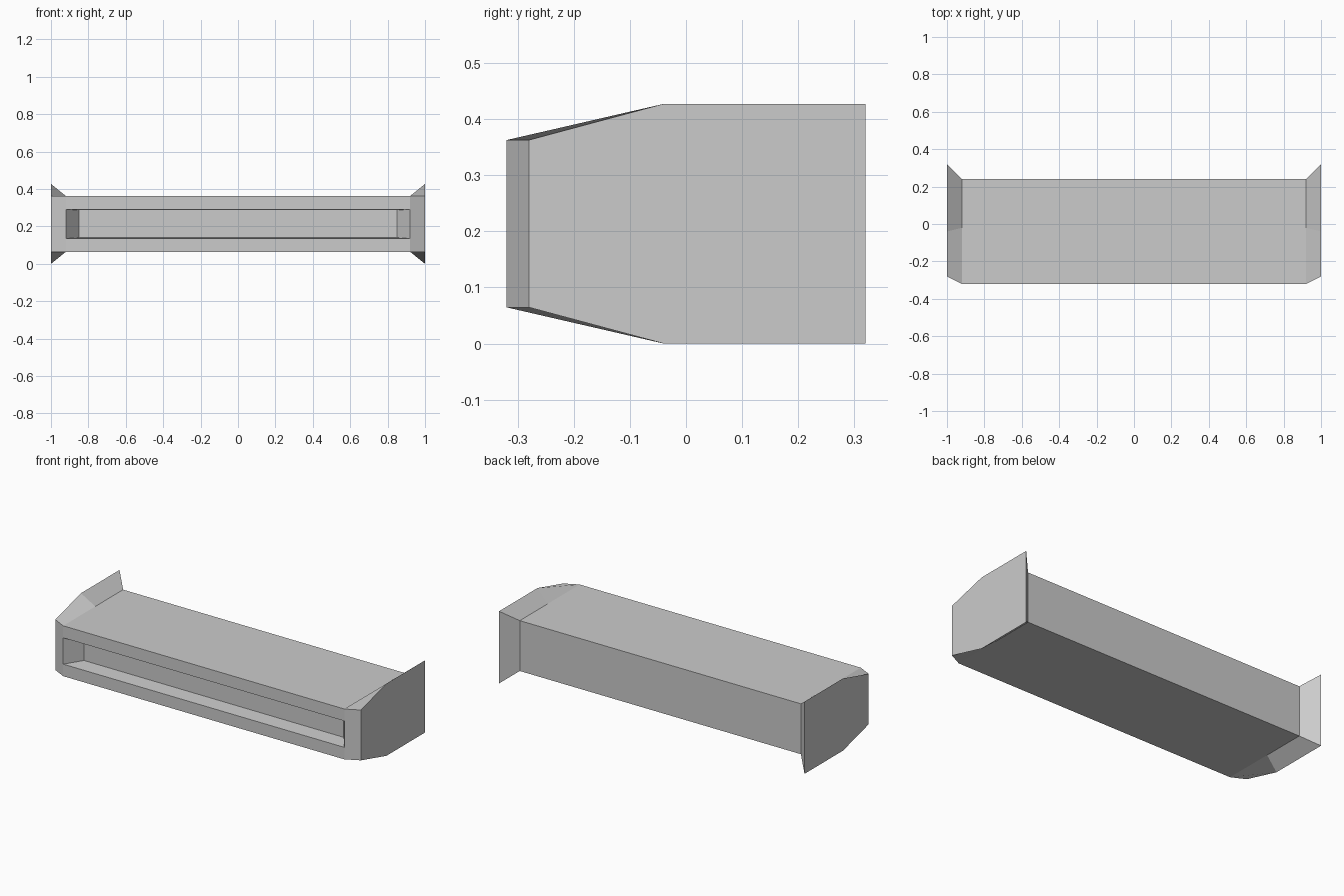
import bpy
import bmesh
from mathutils import Vector

cube = bpy.data.objects.get("Cube")
if cube:
    bpy.data.objects.remove(cube, do_unlink=True)

# Plain grey material
grey = bpy.data.materials.new("plain_grey")
grey.use_nodes = True
colour = (0.6, 0.6, 0.6, 1)
grey.diffuse_color = colour
grey.node_tree.nodes["Principled BSDF"].inputs["Base Color"].default_value = colour

MID = 0.2135          # height of the horizontal symmetry plane
SLOT = 0.078          # half height of the front slot


def section(upper_half):
    """Closed y-z outline from its upper half, mirrored about mid height."""
    top = [(y, MID + h) for y, h in upper_half]
    bottom = [(y, MID - h) for y, h in reversed(upper_half)]
    return top + bottom


# Body outline and the larger outline of the flared end plates
body = section([(-0.32, SLOT), (-0.32, 0.149), (-0.02, 0.149), (0.24, 0.149)])
plate = section([(-0.28, SLOT), (-0.28, 0.149), (-0.04, MID), (0.32, MID)])

# Loft end plate, body and end plate into one shell
bm = bmesh.new()
stations = [(-1, plate), (-0.92, body), (0.92, body), (1, plate)]
rings = [[bm.verts.new((x, y, z)) for y, z in outline] for x, outline in stations]
n = len(body)
slot_face = None
for i, (a, b) in enumerate(zip(rings, rings[1:])):
    for j in range(n):
        k = (j + 1) % n
        face = bm.faces.new((a[j], a[k], b[k], b[j]))
        if i == 1 and j == n - 1:
            slot_face = face
bm.faces.new(rings[0])
bm.faces.new(rings[-1])
bmesh.ops.recalc_face_normals(bm, faces=bm.faces)

# Push the slot inwards, tapering towards its back wall
result = bmesh.ops.extrude_discrete_faces(bm, faces=[slot_face])
back_wall = result["faces"][0]
for v in back_wall.verts:
    v.co = Vector((v.co.x * 0.924, v.co.y + 0.094, MID + (v.co.z - MID) * 0.94))

mesh = bpy.data.meshes.new("slotted_bar")
bm.to_mesh(mesh)
bm.free()
mesh.materials.append(grey)
bar = bpy.data.objects.new("slotted_bar", mesh)
bpy.context.collection.objects.link(bar)
